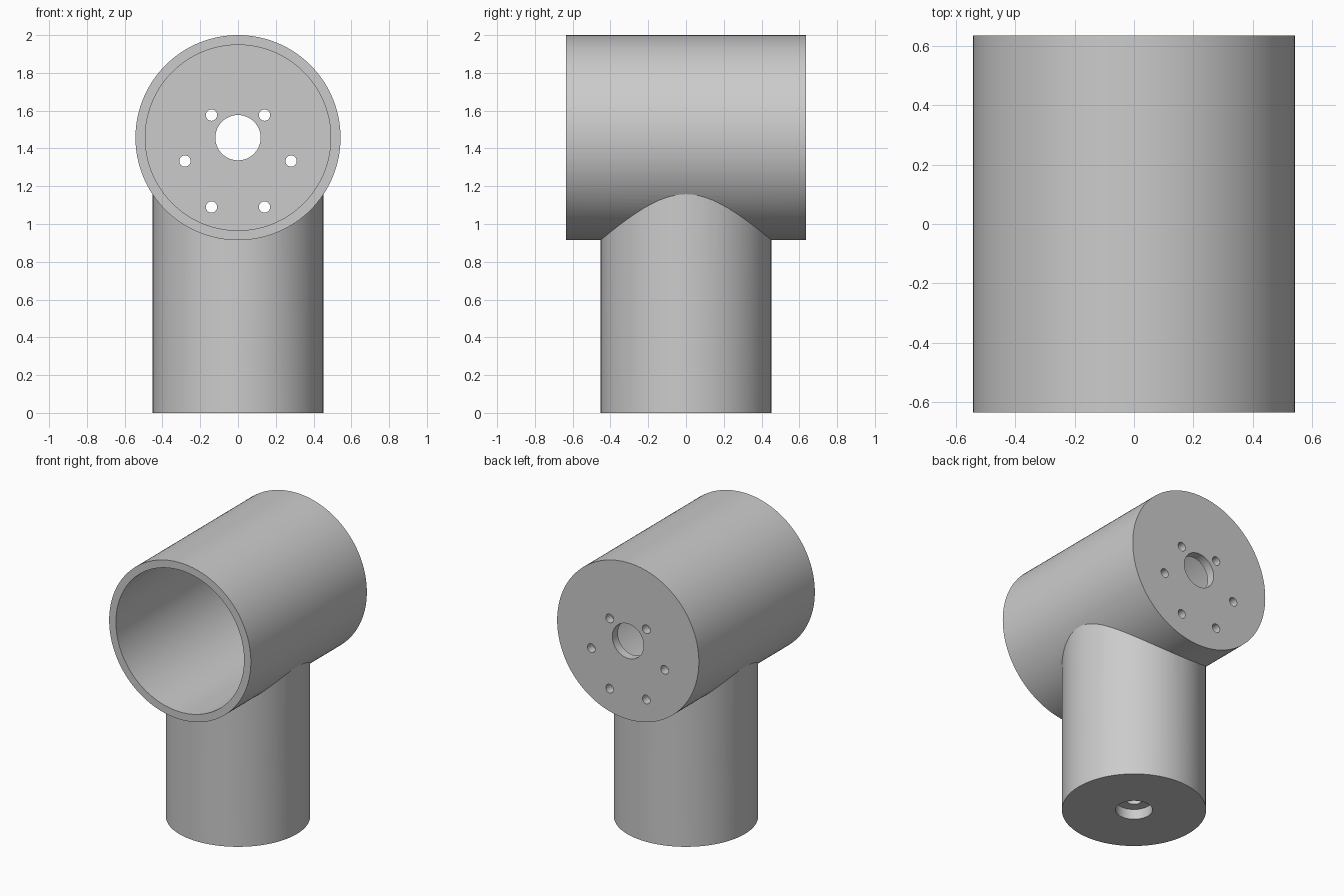
import bpy
import math

cube = bpy.data.objects.get("Cube")
if cube:
    bpy.data.objects.remove(cube, do_unlink=True)

# Main dimensions
HOUSING_R, BORE_R, HALF_LEN = 0.543, 0.491, 0.635
AXIS_Z = 2 - HOUSING_R
BACK_WALL = 0.06
LEG_R = 0.453
BOLT_Z, BOLT_CIRCLE_R = 1.333, 0.281

grey = bpy.data.materials.new("plain grey")
grey.use_nodes = True
colour = (0.6, 0.6, 0.6, 1)
grey.diffuse_color = colour
grey.node_tree.nodes["Principled BSDF"].inputs["Base Color"].default_value = colour


def upright(name, radius, z0, z1, sides=96):
    """Vertical cylinder on the z axis."""
    bpy.ops.mesh.primitive_cylinder_add(vertices=sides, radius=radius, depth=z1 - z0,
                                        location=(0, 0, (z0 + z1) / 2))
    obj = bpy.context.object
    obj.name = name
    obj.data.materials.append(grey)
    return obj


def lying(name, radius, y0, y1, x=0, z=AXIS_Z, sides=96):
    """Horizontal cylinder running along y."""
    obj = upright(name, radius, 0, y1 - y0, sides)
    obj.rotation_euler.x = math.pi / 2
    obj.location = (x, (y0 + y1) / 2, z)
    return obj


def combine(target, tool, operation):
    """Apply a boolean and discard the tool."""
    tool.hide_render = True
    mod = target.modifiers.new(operation.title(), "BOOLEAN")
    mod.operation = operation
    mod.solver = "EXACT"
    mod.object = tool
    bpy.context.view_layer.objects.active = target
    bpy.ops.object.modifier_apply(modifier=mod.name)
    bpy.data.objects.remove(tool, do_unlink=True)


# Horizontal housing joined to the upright leg
body = lying("motor_housing_with_leg", HOUSING_R, -HALF_LEN, HALF_LEN, sides=128)
combine(body, upright("leg", LEG_R, 0, AXIS_Z), "UNION")

# Deep bore, open at the front and closed by the back wall
combine(body, lying("bore", BORE_R, -1, HALF_LEN - BACK_WALL, sides=128), "DIFFERENCE")

# Shaft opening and ring of bolt holes in the back wall
combine(body, lying("shaft_hole", 0.12, 0.4, 1, sides=48), "DIFFERENCE")
for i in range(6):
    a = math.radians(60 * i)
    hole = lying("bolt_hole", 0.03, 0.4, 1, BOLT_CIRCLE_R * math.cos(a),
                 BOLT_Z + BOLT_CIRCLE_R * math.sin(a), sides=24)
    combine(body, hole, "DIFFERENCE")

# Stepped socket in the underside of the leg
combine(body, upright("socket", 0.116, -0.1, 0.07, sides=48), "DIFFERENCE")
combine(body, upright("socket_core", 0.05, -0.1, 0.5, sides=32), "DIFFERENCE")

# Smooth round walls, crisp rims
bpy.ops.object.select_all(action="DESELECT")
body.select_set(True)
bpy.context.view_layer.objects.active = body
bpy.ops.object.transform_apply(location=True, rotation=True, scale=True)
bpy.ops.object.shade_smooth_by_angle(angle=math.radians(25))
